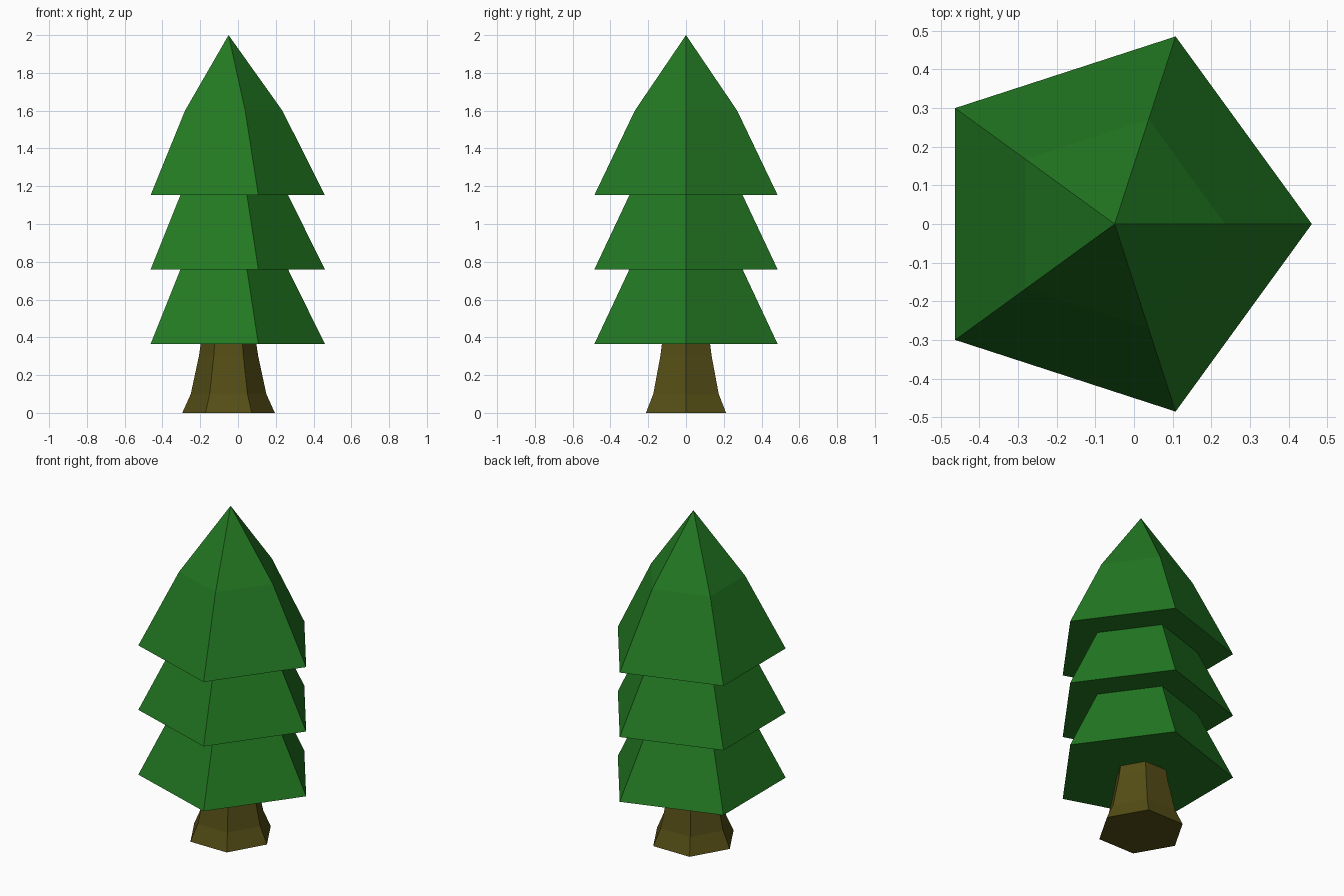
import bpy, bmesh
from math import cos, sin, tau

if "Cube" in bpy.data.objects:
    bpy.data.objects.remove(bpy.data.objects["Cube"])

CX = -0.05  # shared axis of trunk and foliage


def material(name, rgb):
    mat = bpy.data.materials.new(name)
    mat.diffuse_color = (*rgb, 1)
    mat.use_nodes = True
    mat.node_tree.nodes["Principled BSDF"].inputs["Base Color"].default_value = mat.diffuse_color
    return mat


def lathe(name, sides, profile, mat):
    """Loft flat-faced rings of (radius, z); radius 0 gives a point, open ends are capped."""
    bm = bmesh.new()
    rings = []
    for r, z in profile:
        if r == 0:
            rings.append([bm.verts.new((CX, 0, z))] * sides)
        else:
            rings.append([bm.verts.new((CX + r * cos(tau * i / sides),
                                        r * sin(tau * i / sides), z))
                          for i in range(sides)])
    for low, high in zip(rings, rings[1:]):
        for i in range(sides):
            j = (i + 1) % sides
            bm.faces.new(dict.fromkeys((low[i], low[j], high[j], high[i])))
    for ring in (rings[0], rings[-1]):
        if len(set(ring)) > 1:
            bm.faces.new(ring)
    bmesh.ops.recalc_face_normals(bm, faces=bm.faces)
    mesh = bpy.data.meshes.new(name)
    bm.to_mesh(mesh)
    bm.free()
    mesh.materials.append(mat)
    obj = bpy.data.objects.new(name, mesh)
    bpy.context.collection.objects.link(obj)
    return obj


green = material("needles", (0.016, 0.19, 0.016))
brown = material("bark", (0.09, 0.075, 0.008))

# Flared six-sided trunk, its top tucked into the foliage
lathe("trunk", 6, [(0.245, 0), (0.2, 0.1), (0.157, 0.3), (0.142, 0.4)], brown)

# Three stacked five-sided tiers with flat ledges, then the pointed tip
tiers = []
for z in (0.365, 0.76):
    tiers += [(0.51, z), (0.315, z + 0.393)]
tiers[1] = (0.315, 0.76)
tiers[3] = (0.315, 1.153)
lathe("foliage", 5, tiers + [(0.51, 1.153), (0.285, 1.6), (0, 2)], green)
